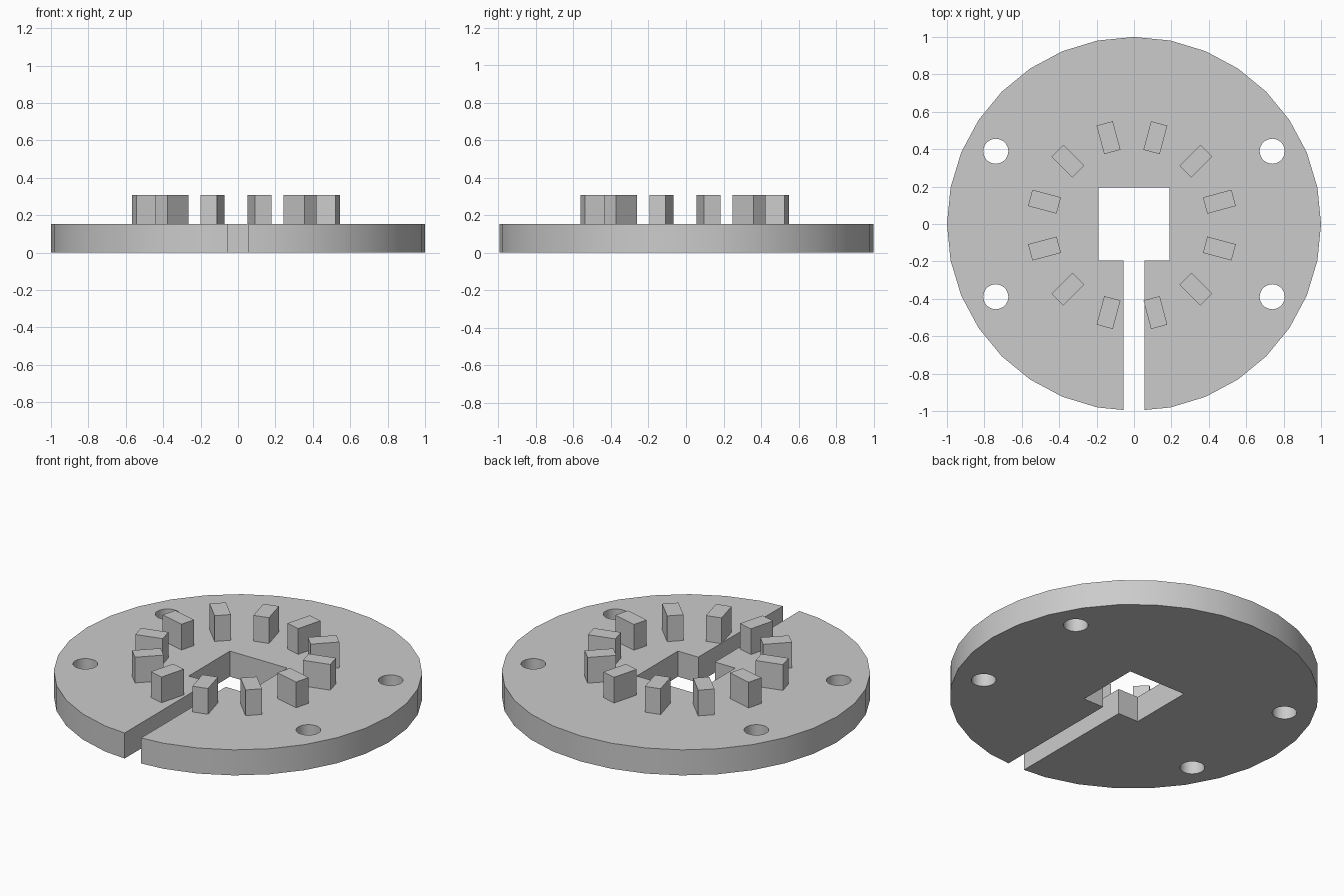
import bpy
from math import cos, sin, radians

cube = bpy.data.objects.get("Cube")
if cube:
    bpy.data.objects.remove(cube, do_unlink=True)

THICK = 0.153    # plate thickness
TOP = 0.307      # top of the pegs

grey = bpy.data.materials.new("plain_grey")
grey.use_nodes = True
colour = (0.6, 0.6, 0.6, 1)
grey.diffuse_color = colour
grey.node_tree.nodes["Principled BSDF"].inputs["Base Color"].default_value = colour


def box(name, centre, size, turn=0):
    bpy.ops.mesh.primitive_cube_add(size=1, location=centre, rotation=(0, 0, turn))
    ob = bpy.context.object
    ob.name = name
    ob.scale = size
    bpy.ops.object.transform_apply(location=False, rotation=False, scale=True)
    ob.data.materials.append(grey)
    return ob


def disc(name, x, y, radius, depth, sides=32):
    bpy.ops.mesh.primitive_cylinder_add(vertices=sides, radius=radius, depth=depth,
                                        location=(x, y, THICK / 2))
    ob = bpy.context.object
    ob.name = name
    ob.data.materials.append(grey)
    return ob


# Round base plate
plate = disc("base_plate", 0, 0, 1, THICK)

# Cutters: square centre hole, front slot, four bolt holes
cutters = [
    box("centre_hole_cutter", (0, 0, THICK / 2), (0.38, 0.39, 1)),
    box("slot_cutter", (0, -0.6, THICK / 2), (0.11, 1.2, 1)),
]
for sx in (-1, 1):
    for sy in (-1, 1):
        cutters.append(disc("bolt_hole_cutter", sx * 0.739, sy * 0.389, 0.067, 1))

bpy.ops.object.select_all(action="DESELECT")
plate.select_set(True)
bpy.context.view_layer.objects.active = plate
for cutter in cutters:
    cutter.hide_render = True
    cut = plate.modifiers.new("cut", "BOOLEAN")
    cut.operation = "DIFFERENCE"
    cut.solver = "EXACT"
    cut.object = cutter
    bpy.ops.object.modifier_apply(modifier=cut.name)
for cutter in cutters:
    bpy.data.objects.remove(cutter, do_unlink=True)
bpy.ops.object.shade_smooth_by_angle(angle=radians(30))

# Ring of twelve radial pegs, its centre slightly off the plate's
for i in range(12):
    a = radians(15 + 30 * i)
    box(f"peg_{i + 1}",
        (-0.011 + 0.484 * cos(a), -0.006 + 0.484 * sin(a), (THICK + TOP) / 2),
        (0.158, 0.09, TOP - THICK), a)
